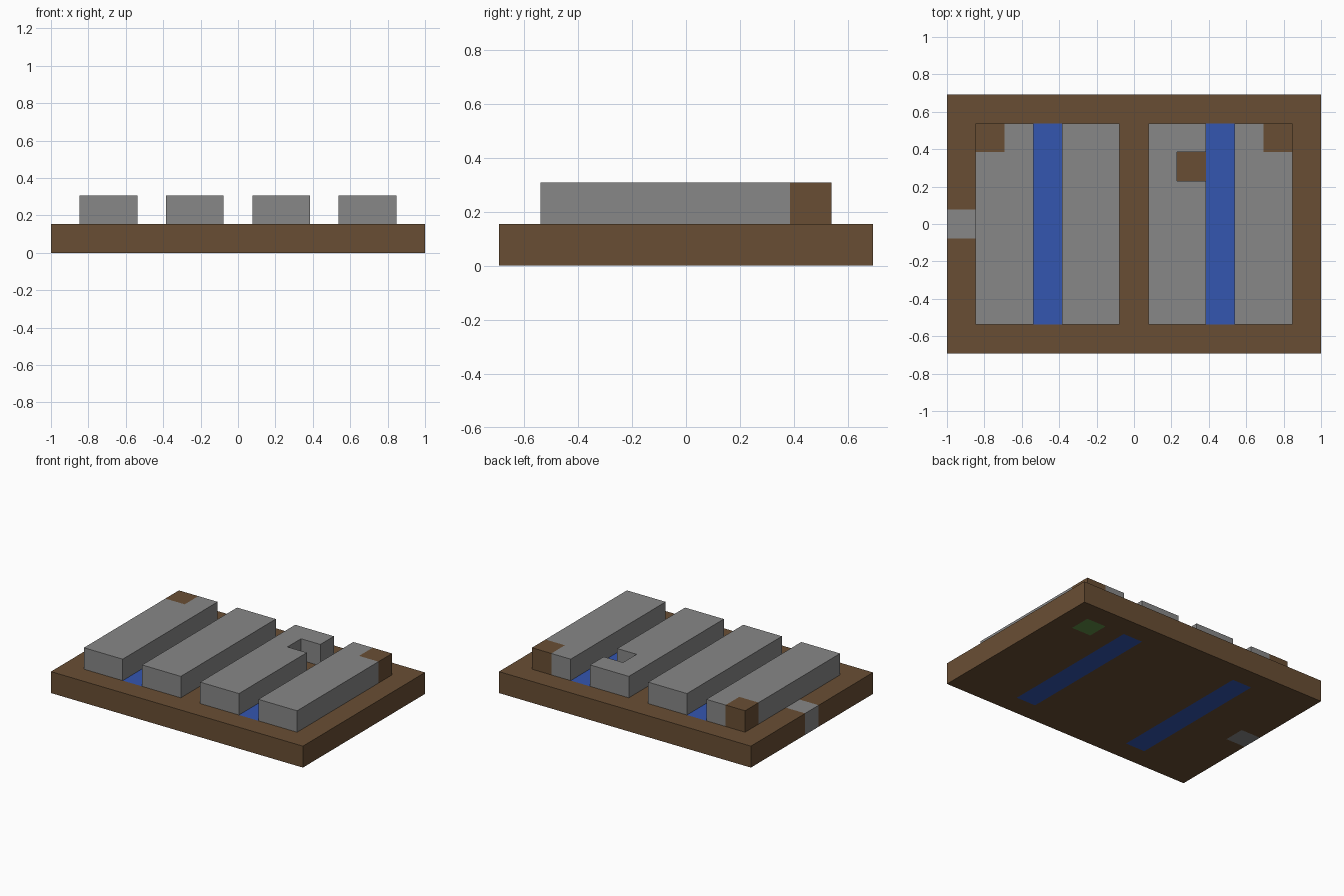
import bpy
import bmesh
from mathutils import Matrix, Vector

default = bpy.data.objects.get("Cube")
if default:
    bpy.data.objects.remove(default, do_unlink=True)

COLS, ROWS = 13, 9
U = 2 / COLS  # side of one block


def make_material(name, rgb):
    mat = bpy.data.materials.new(name)
    mat.use_nodes = True
    colour = (*rgb, 1)
    mat.diffuse_color = colour
    mat.node_tree.nodes["Principled BSDF"].inputs["Base Color"].default_value = colour
    return mat


soil = make_material("soil brown", (0.141, 0.076, 0.034))
stone = make_material("stone grey", (0.242, 0.242, 0.242))
water = make_material("water blue", (0.034, 0.093, 0.434))
grass = make_material("grass green", (0.114, 0.266, 0.061))


def finish(name, bm, materials):
    """Scale from block units, centre and link the object."""
    bm.transform(Matrix.Scale(U, 4) @ Matrix.Translation((-COLS / 2, -ROWS / 2, 0)))
    bmesh.ops.recalc_face_normals(bm, faces=bm.faces)
    mesh = bpy.data.meshes.new(name)
    bm.to_mesh(mesh)
    bm.free()
    for mat in materials:
        mesh.materials.append(mat)
    obj = bpy.data.objects.new(name, mesh)
    bpy.context.collection.objects.link(obj)


def prism(name, outline, material):
    """Extrude an outline one block high on top of the base."""
    bm = bmesh.new()
    low = [bm.verts.new((x, y, 1)) for x, y in outline]
    high = [bm.verts.new((x, y, 2)) for x, y in outline]
    bm.faces.new(low)
    bm.faces.new(high)
    for i in range(len(low)):
        j = (i + 1) % len(low)
        bm.faces.new((low[i], low[j], high[j], high[i]))
    finish(name, bm, [material])


# Base: one box, cut along the edges of its coloured areas
areas = [  # x min, x max, y min, y max, material slot
    (0, 1, 4, 5, 1),    # stone in the side edge
    (3, 4, 1, 8, 2),    # channels
    (9, 10, 1, 8, 2),
    (11, 12, 7, 8, 3),  # grass block under the corner
]
bm = bmesh.new()
bmesh.ops.create_cube(bm, size=1, matrix=Matrix.Translation((COLS / 2, ROWS / 2, 0.5))
                      @ Matrix.Diagonal((COLS, ROWS, 1, 1)))
cuts = {(0, v) for a in areas for v in a[0:2]} | {(1, v) for a in areas for v in a[2:4]}
for axis, v in sorted(cuts):
    if v == 0:
        continue
    point, normal = Vector(), Vector()
    point[axis], normal[axis] = v, 1
    bmesh.ops.bisect_plane(bm, geom=bm.verts[:] + bm.edges[:] + bm.faces[:],
                           plane_co=point, plane_no=normal)
for face in bm.faces:
    c = face.calc_center_median()
    for x0, x1, y0, y1, slot in areas:
        if x0 <= c.x < x1 and y0 < c.y < y1:
            face.material_index = slot
finish("base", bm, [soil, stone, water, grass])

# Stone slabs: outer ones lack a back corner, one inner one has a side notch
prism("slab_outer_right", [(1, 1), (3, 1), (3, 8), (2, 8), (2, 7), (1, 7)], stone)
prism("slab_inner_right", [(4, 1), (6, 1), (6, 8), (4, 8)], stone)
prism("slab_inner_left", [(7, 1), (9, 1), (9, 6), (8, 6), (8, 7), (9, 7), (9, 8), (7, 8)], stone)
prism("slab_outer_left", [(10, 1), (12, 1), (12, 7), (11, 7), (11, 8), (10, 8)], stone)

# Soil blocks filling the back corners
for side, x in (("right", 1), ("left", 11)):
    prism("corner_block_" + side, [(x, 7), (x + 1, 7), (x + 1, 8), (x, 8)], soil)
